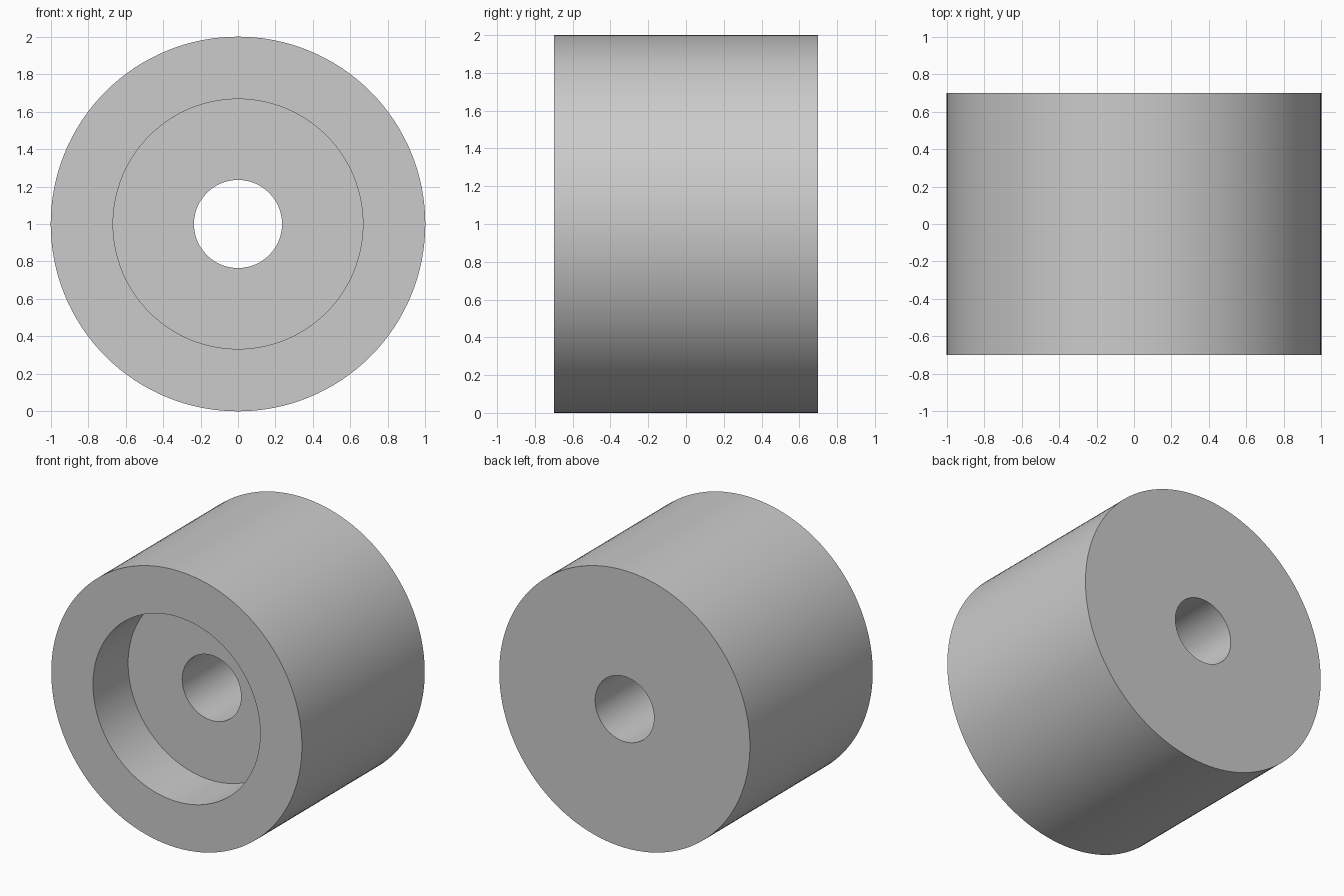
import bpy, bmesh, math
from mathutils import Matrix, Vector

cube = bpy.data.objects.get("Cube")
if cube:
    bpy.data.objects.remove(cube, do_unlink=True)

# Plain grey material
grey = bpy.data.materials.new("neutral_grey")
grey.use_nodes = True
colour = (0.6, 0.6, 0.6, 1)
grey.diffuse_color = colour
grey.node_tree.nodes["Principled BSDF"].inputs["Base Color"].default_value = colour

RADIUS, HALF = 1.0, 0.7
RECESS_RADIUS, RECESS_DEPTH = 0.667, 0.4
BORE_RADIUS = 0.235
SEGMENTS = 128

# Closed section (radius, y): outer wall, back face, bore, recess floor and wall, front rim
section = [
    (RADIUS, -HALF), (RADIUS, HALF),
    (BORE_RADIUS, HALF), (BORE_RADIUS, RECESS_DEPTH - HALF),
    (RECESS_RADIUS, RECESS_DEPTH - HALF), (RECESS_RADIUS, -HALF),
]

# Revolve the section around the y axis
bm = bmesh.new()
rings = []
for i in range(SEGMENTS):
    turn = Matrix.Rotation(math.tau * i / SEGMENTS, 3, 'Y')
    rings.append([bm.verts.new(turn @ Vector((r, y, 0)) + Vector((0, 0, RADIUS)))
                  for r, y in section])
for i, ring in enumerate(rings):
    following = rings[(i + 1) % SEGMENTS]
    for j in range(len(section)):
        k = (j + 1) % len(section)
        bm.faces.new((ring[j], ring[k], following[k], following[j]))
bmesh.ops.recalc_face_normals(bm, faces=bm.faces)

mesh = bpy.data.meshes.new("counterbored_bushing")
bm.to_mesh(mesh)
bm.free()
mesh.materials.append(grey)
bushing = bpy.data.objects.new("counterbored_bushing", mesh)
bpy.context.collection.objects.link(bushing)

# Smooth walls with crisp rims
bpy.ops.object.select_all(action='DESELECT')
bushing.select_set(True)
bpy.context.view_layer.objects.active = bushing
bpy.ops.object.shade_smooth_by_angle(angle=math.radians(30))
